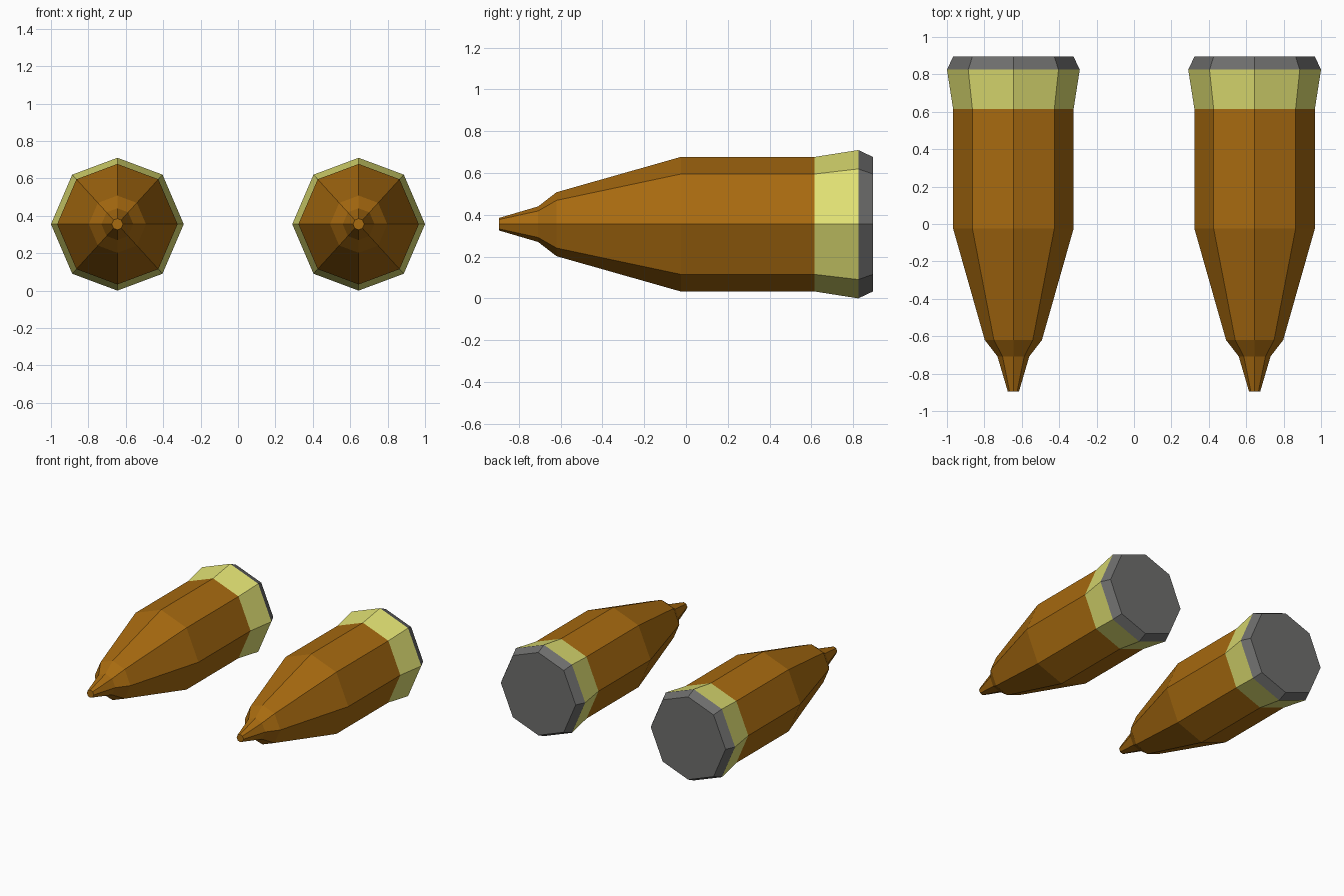
import bpy, bmesh

if "Cube" in bpy.data.objects:
    bpy.data.objects.remove(bpy.data.objects["Cube"])


def material(name, rgb):
    m = bpy.data.materials.new(name)
    m.diffuse_color = (*rgb, 1)
    m.use_nodes = True
    m.node_tree.nodes["Principled BSDF"].inputs["Base Color"].default_value = m.diffuse_color
    return m


BROWN = material("brown casing", (0.39, 0.145, 0.005))
YELLOW = material("pale yellow band", (0.74, 0.74, 0.17))
GREY = material("dark grey cap", (0.155, 0.155, 0.152))

# Slightly uneven unit octagon (x, z) with corners at top, bottom and sides
OCTAGON = [(1, 0), (.68, .746), (0, 1), (-.68, .746),
           (-1, 0), (-.68, -.746), (0, -1), (.68, -.746)]

# (y, radius) profile from nose tip to flat base
PROFILE = [(-.895, .03), (-.708, .085), (-.62, .153), (-.025, .322),
           (.615, .322), (.825, .355), (.895, .322)]


def shell(name, x):
    bm = bmesh.new()
    rings = [[bm.verts.new((r * u, y, r * v)) for u, v in OCTAGON]
             for y, r in PROFILE]
    for a, b in zip(rings, rings[1:]):
        for i in range(8):
            j = (i + 1) % 8
            bm.faces.new((a[i], a[j], b[j], b[i]))
    bm.faces.new(rings[0])
    bm.faces.new(rings[-1])
    bmesh.ops.recalc_face_normals(bm, faces=bm.faces)
    # Casing, flared band and base cap are coloured by position along y
    for f in bm.faces:
        y = f.calc_center_median().y
        f.material_index = 2 if y > .83 else 1 if y > .63 else 0
    me = bpy.data.meshes.new(name)
    bm.to_mesh(me)
    bm.free()
    for m in (BROWN, YELLOW, GREY):
        me.materials.append(m)
    ob = bpy.data.objects.new(name, me)
    ob.location = (x, 0, .355)
    bpy.context.collection.objects.link(ob)


shell("left_pod", -.645)
shell("right_pod", .645)
